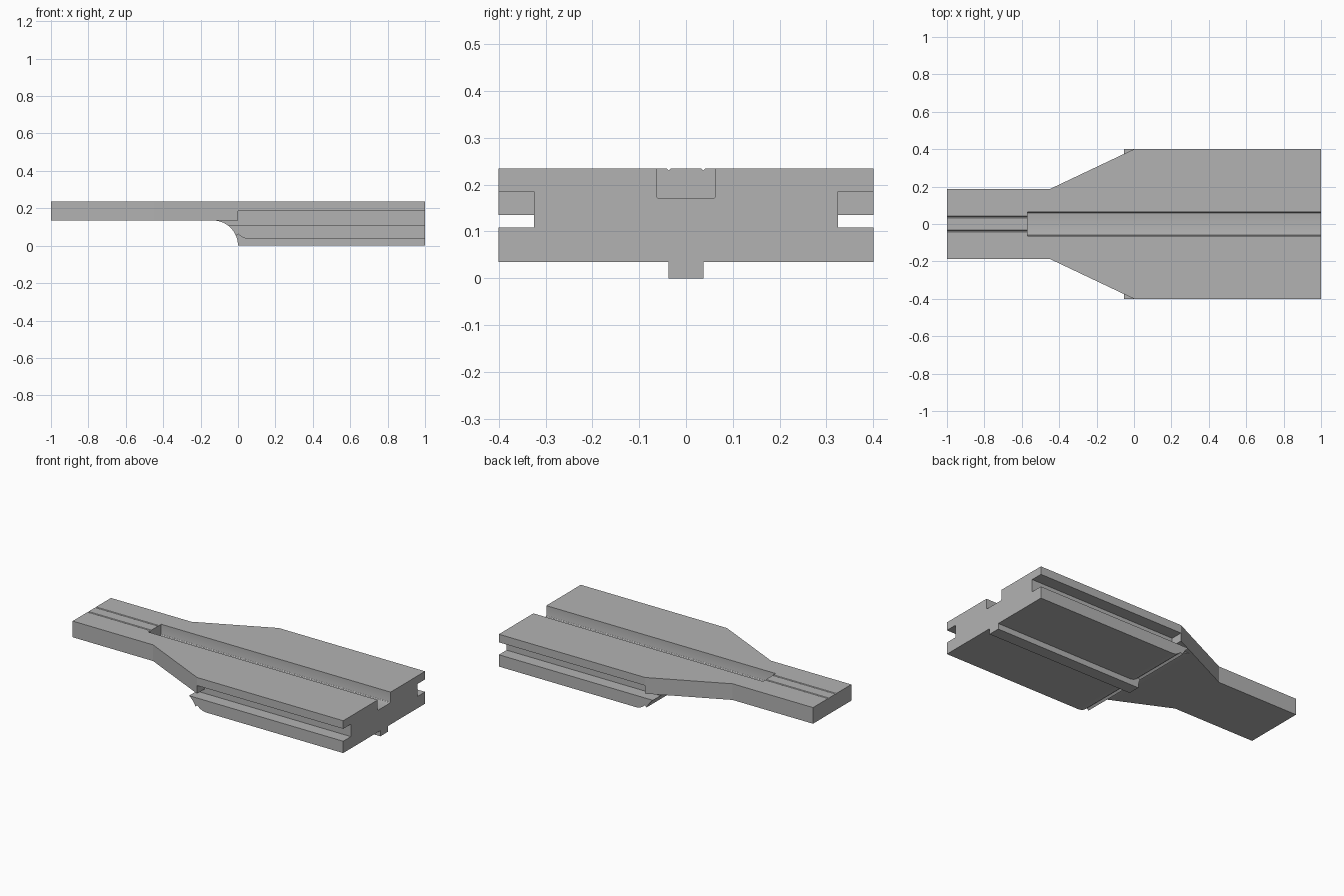
import bpy, bmesh, math
from mathutils import Vector

cube = bpy.data.objects.get("Cube")
if cube:
    bpy.data.objects.remove(cube, do_unlink=True)

grey = bpy.data.materials.new("plain grey")
grey.use_nodes = True
colour = (0.45, 0.45, 0.45, 1)
grey.diffuse_color = colour
grey.node_tree.nodes["Principled BSDF"].inputs["Base Color"].default_value = colour

END = 1.0        # wide end of the body
TOP, PLATE, SOLE = 0.235, 0.135, 0.035
HALF, NECK = 0.4, 0.187


def prism(name, points, axis, low, high):
    """Extrude a 2D profile along an axis; points use the other two axes in order."""
    def place(p, d):
        c = list(p)
        c.insert("xyz".index(axis), d)
        return Vector(c)
    bm = bmesh.new()
    face = bm.faces.new([bm.verts.new(place(p, low)) for p in points])
    grown = bmesh.ops.extrude_face_region(bm, geom=[face])
    shift = place((0, 0), high - low)
    verts = [v for v in grown["geom"] if isinstance(v, bmesh.types.BMVert)]
    bmesh.ops.translate(bm, verts=verts, vec=shift)
    bmesh.ops.recalc_face_normals(bm, faces=bm.faces)
    mesh = bpy.data.meshes.new(name)
    bm.to_mesh(mesh)
    bm.free()
    mesh.materials.append(grey)
    ob = bpy.data.objects.new(name, mesh)
    bpy.context.collection.objects.link(ob)
    return ob


def box(name, x, y, z):
    return prism(name, [(x[0], y[0]), (x[1], y[0]), (x[1], y[1]), (x[0], y[1])], "z", *z)


def combine(target, tool, operation):
    """Apply a boolean and remove the tool."""
    mod = target.modifiers.new(operation, "BOOLEAN")
    mod.operation, mod.object, mod.solver = operation, tool, "EXACT"
    bpy.context.view_layer.objects.active = target
    bpy.ops.object.modifier_apply(modifier=mod.name)
    bpy.data.objects.remove(tool, do_unlink=True)


def arc(cx, cz, r, start, stop, n):
    angles = [math.radians(start + (stop - start) * i / n) for i in range(n + 1)]
    return [(cx + r * math.cos(a), cz + r * math.sin(a)) for a in angles]


# Top plate with a tapered neck
side = [(-1, NECK), (-0.45, NECK), (0, HALF), (END, HALF)]
body = prism("body", side + [(x, -y) for x, y in reversed(side)], "z", PLATE, TOP)

# Lower block: rounded nose running into a concave fillet under the neck
R = PLATE
fillet = arc(-R, 0, R, 23, 90, 14)
nose = arc(0.065, SOLE + 0.085, 0.085, 270, 222, 8)
block = prism("lower_block", [(END, SOLE)] + nose + fillet + [(-R, 0.15), (END, 0.15)],
              "y", -HALF, HALF)
for s in (-1, 1):
    combine(block, box("shoulder_cut", (-0.5, 1.2), sorted((s * 0.325, s * 0.5)),
                       (0.108, 0.2)), "DIFFERENCE")
combine(body, block, "UNION")

# Narrow rail under the block
front = arc(-R, 0, R, 0, 40, 9)
rail = prism("rail", [(END, 0)] + front + [(END, front[-1][1])], "y", -0.037, 0.037)
combine(body, rail, "UNION")

# Side slots
for s in (-1, 1):
    combine(body, box("side_slot", (0, 1.2), sorted((s * 0.325, s * 0.5)),
                      (0.108, 0.185)), "DIFFERENCE")

# Wide top channel with softened lower corners
right = arc(0.057, 0.176, 0.006, 270, 360, 3) + [(0.063, 0.3)]
channel = prism("channel", right + [(-y, z) for y, z in reversed(right)], "x", -0.57, 1.2)
combine(body, channel, "DIFFERENCE")

# Two fine V grooves along the neck
for y in (-0.037, 0.037):
    groove = prism("groove", [(y, TOP - 0.005), (y + 0.01, TOP + 0.005),
                              (y - 0.01, TOP + 0.005)], "x", -1.1, -0.56)
    combine(body, groove, "DIFFERENCE")

# Smooth the curves and keep the corners crisp
bpy.ops.object.select_all(action="DESELECT")
body.select_set(True)
bpy.context.view_layer.objects.active = body
bpy.ops.object.shade_smooth_by_angle(angle=math.radians(25))
